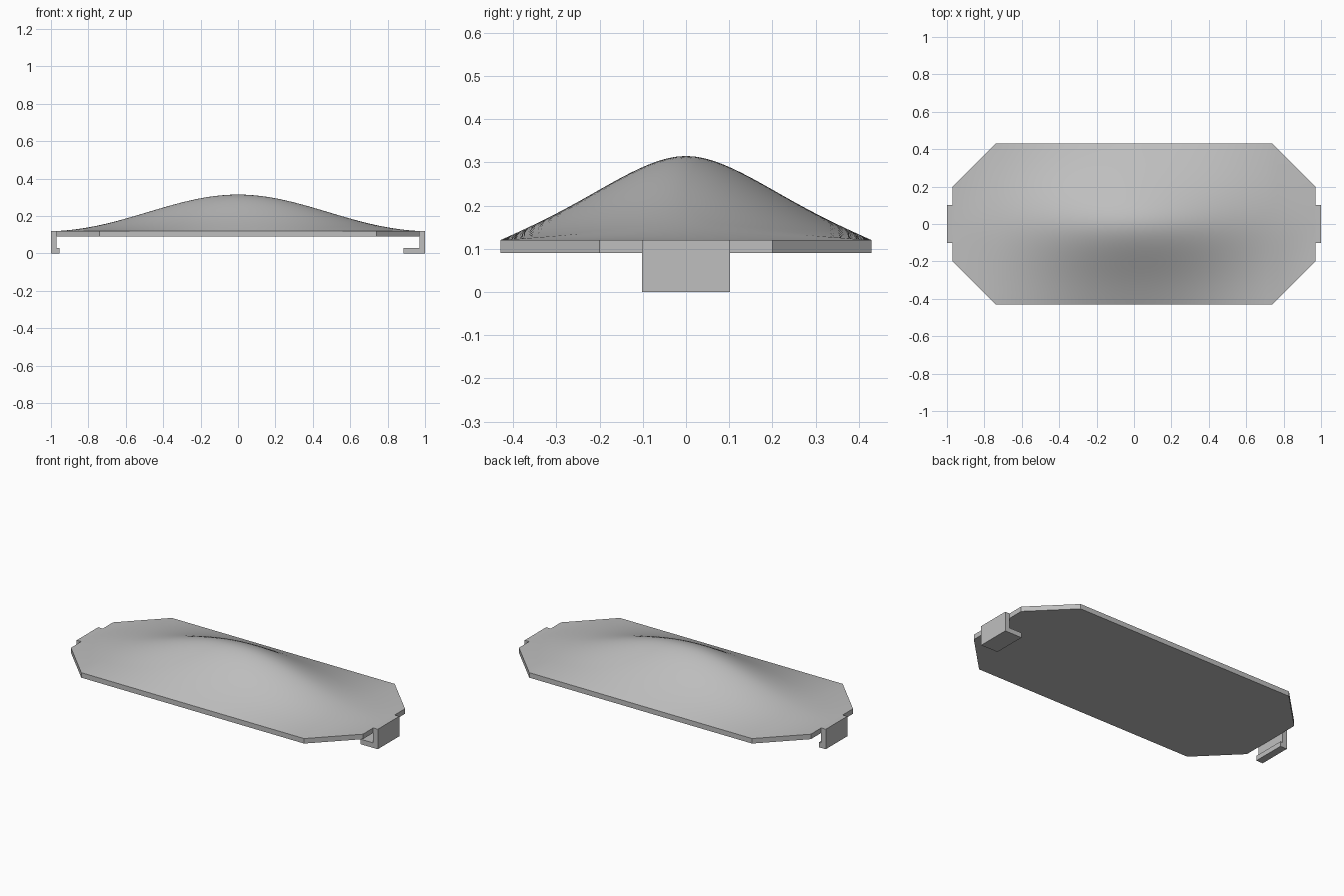
import bpy
import bmesh
import math

cube = bpy.data.objects.get("Cube")
if cube:
    bpy.data.objects.remove(cube)

HALF_X, HALF_Y, CHAMFER_X = 0.97, 0.43, 0.74
BASE, RIM, RISE = 0.09, 0.12, 0.195

grey = bpy.data.materials.new("plain grey")
grey.use_nodes = True
colour = (0.52, 0.52, 0.52, 1)
grey.diffuse_color = colour
grey.node_tree.nodes["Principled BSDF"].inputs["Base Color"].default_value = colour


def finish(bm, name):
    bmesh.ops.recalc_face_normals(bm, faces=bm.faces[:])
    mesh = bpy.data.meshes.new(name)
    bm.to_mesh(mesh)
    bm.free()
    mesh.materials.append(grey)
    obj = bpy.data.objects.new(name, mesh)
    bpy.context.collection.objects.link(obj)
    return obj


def bell(t):
    """Rounded crown falling to a straight slope at the edge."""
    return 1 - 3.1 * t**2 + 3.2 * t**3 - 1.1 * t**4


def long_bell(t):
    """Softer curve that flattens out towards the ends."""
    return 0.75 * math.cos(math.pi * t / 2) ** 2 + 0.25 * bell(t)


# Domed cover: stations across an octagonal outline, with a rim and flat base
half = [CHAMFER_X * i / 24 for i in range(25)]
half += [CHAMFER_X + (HALF_X - CHAMFER_X) * i / 8 for i in range(1, 9)]
stations = [-x for x in reversed(half[1:])] + half
ROWS = 40
bm = bmesh.new()
grid = []
for x in stations:
    width = HALF_Y - max(0, abs(x) - CHAMFER_X)
    column = []
    for j in range(ROWS + 1):
        v = 2 * j / ROWS - 1
        z = RIM + RISE * long_bell(abs(x) / HALF_X) * bell(abs(v))
        column.append(bm.verts.new((x, v * width, z)))
    grid.append(column)
for a, b in zip(grid, grid[1:]):
    for j in range(ROWS):
        bm.faces.new((a[j], b[j], b[j + 1], a[j + 1]))
border = [e for e in bm.edges if e.is_boundary]
skirt = bmesh.ops.extrude_edge_only(bm, edges=border)["geom"]
for v in skirt:
    if isinstance(v, bmesh.types.BMVert):
        v.co.z = BASE
bmesh.ops.contextual_create(bm, geom=[e for e in bm.edges if e.is_boundary])
cover = finish(bm, "domed_cover")
bpy.ops.object.select_all(action="DESELECT")
cover.select_set(True)
bpy.context.view_layer.objects.active = cover
bpy.ops.object.shade_smooth_by_angle(angle=math.radians(30))


# End clips: an L profile extruded across, with a long foot on the left
def clip(name, side, foot):
    profile = [(1, 0), (1, RIM), (HALF_X, RIM), (HALF_X, 0.03), (foot, 0.03), (foot, 0)]
    bm = bmesh.new()
    face = bm.faces.new([bm.verts.new((side * x, -0.102, z)) for x, z in profile])
    geom = bmesh.ops.extrude_face_region(bm, geom=[face])["geom"]
    for v in geom:
        if isinstance(v, bmesh.types.BMVert):
            v.co.y = 0.102
    finish(bm, name)


clip("left_clip", 1, 0.885)
clip("right_clip", -1, 0.955)
